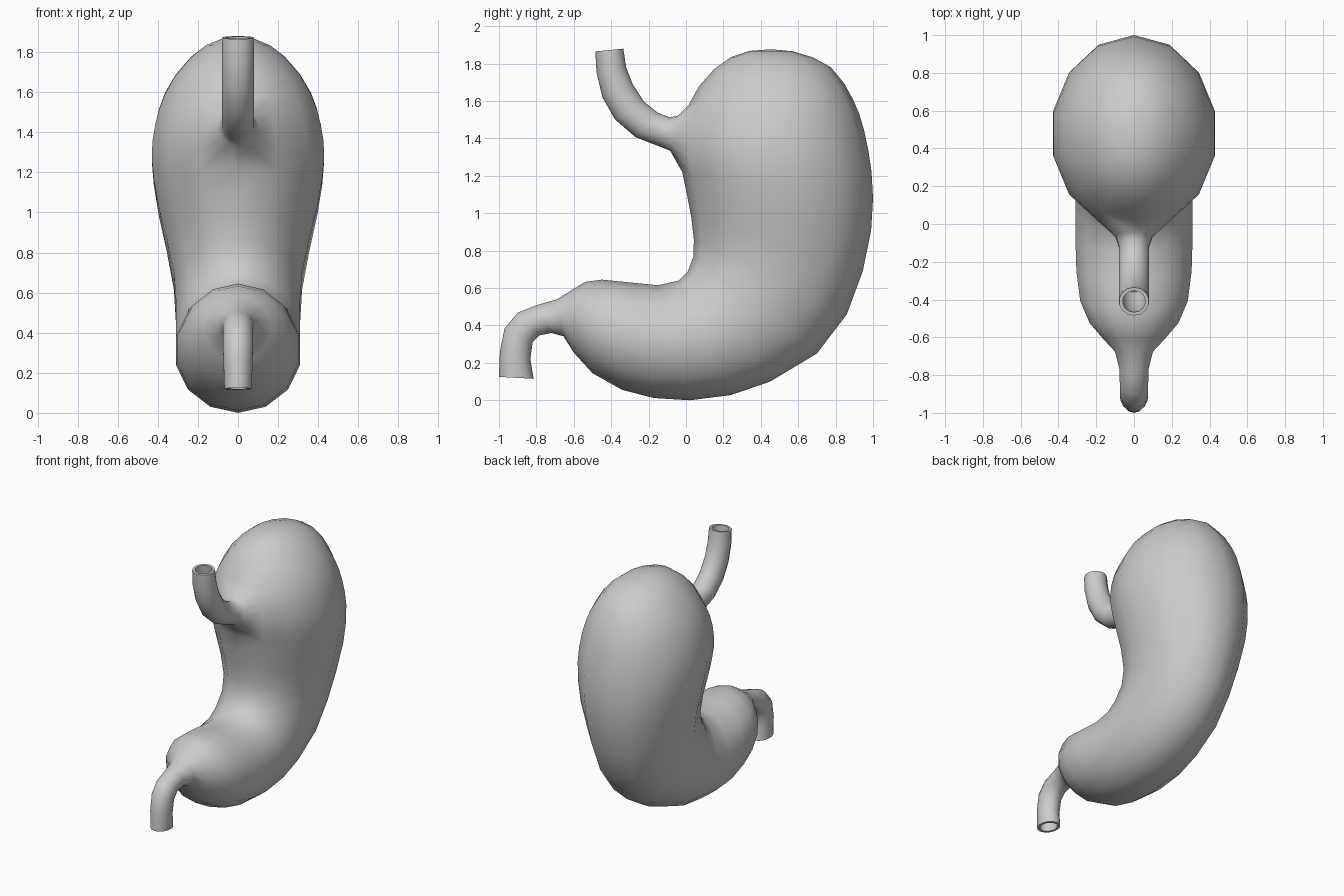
import bpy, bmesh, math
from mathutils import Vector

if "Cube" in bpy.data.objects:
    bpy.data.objects.remove(bpy.data.objects["Cube"])

N = 14  # sides of every cross-section

# Sections: (y, z) on the lesser curve, (y, z) on the greater curve, half width in x
duodenum = [
    (-1.0, .125, -.815, .115, .068), (-.995, .26, -.832, .22, .072),
    (-.97, .385, -.82, .31, .075), (-.9, .468, -.785, .347, .075),
    (-.8, .508, -.72, .36, .077), (-.69, .54, -.655, .342, .10)]
lower_body = [
    (-.61, .59, -.6, .255, .165), (-.54, .633, -.5, .145, .235),
    (-.45, .645, -.34, .055, .285), (-.3, .63, -.17, .012, .305),
    (-.15, .615, .02, .0, .31), (-.04, .64, .24, .028, .31),
    (.01, .69, .45, .10, .31), (.04, .77, .70, .25, .31),
    (.042, .86, .86, .46, .32), (.028, .98, .945, .69, .355),
    (.005, 1.1, .99, .91, .395)]
upper_body = [
    (-.02, 1.22, 1.0, 1.08, .42), (-.033, 1.3, .992, 1.22, .43),
    (-.035, 1.37, .976, 1.33, .427), (-.03, 1.44, .953, 1.44, .413),
    (-.015, 1.51, .927, 1.53, .392), (.015, 1.58, .895, 1.605, .365),
    (.07, 1.68, .845, 1.695, .31), (.15, 1.77, .775, 1.78, .235),
    (.24, 1.835, .68, 1.833, .16), (.34, 1.868, .57, 1.866, .08)]
oesophagus = [
    (-.485, 1.865, -.335, 1.88, .078), (-.478, 1.75, -.32, 1.78, .08),
    (-.447, 1.62, -.285, 1.69, .08), (-.38, 1.502, -.225, 1.597, .08),
    (-.27, 1.407, -.15, 1.537, .08), (-.15, 1.36, -.085, 1.512, .08),
    (-.085, 1.335, -.043, 1.522, .098)]

bm = bmesh.new()


def ring(sec, scale=1.0):
    p, q = Vector((0, sec[0], sec[1])), Vector((0, sec[2], sec[3]))
    c, w = (p + q) / 2, sec[4] / .975
    out = []
    for k in range(N):
        a = 2 * math.pi * k / N
        v = (p - c) * math.cos(a) + Vector((w * math.sin(a), 0, 0))
        out.append(bm.verts.new(c + v * scale))
    return out


def bridge(a, b):
    for k in range(N):
        j = (k + 1) % N
        bm.faces.new((a[k], a[j], b[j], b[k]))


def loft(rings):
    for a, b in zip(rings, rings[1:]):
        bridge(a, b)


def bore(outer, secs):
    # wall rim and hollow inside of an open tube end
    inner = [ring(s, .76) for s in secs]
    loft([outer] + inner)
    bm.faces.new(inner[-1])


# Main sac with the outlet tube
body = [ring(s) for s in duodenum + lower_body + upper_body]
loft(body)
pole = bm.verts.new((0, .455, 1.877))
for k in range(N):
    bm.faces.new((body[-1][k], body[-1][(k + 1) % N], pole))

# Opening where the inlet tube joins: 2 columns by 5 rows
a = len(duodenum) + len(lower_body)
hole = ([body[a][0]] + [body[r][1] for r in range(a, a + 6)] +
        [body[a + 5][0]] + [body[r][-1] for r in range(a + 5, a - 1, -1)])
mid = {body[r][0] for r in range(a + 1, a + 5)}
bmesh.ops.delete(bm, geom=[f for f in bm.faces if mid & set(f.verts)],
                 context='FACES_ONLY')
bmesh.ops.delete(bm, geom=list(mid), context='VERTS')

# Inlet tube
tube = [ring(s) for s in oesophagus]
loft(tube + [hole])

bore(tube[0], oesophagus[:4])
bore(body[0], duodenum[:4])

bmesh.ops.recalc_face_normals(bm, faces=bm.faces[:])
me = bpy.data.meshes.new("stomach")
bm.to_mesh(me)
bm.free()
obj = bpy.data.objects.new("stomach", me)
bpy.context.collection.objects.link(obj)
bpy.context.view_layer.objects.active = obj
obj.select_set(True)
bpy.ops.object.shade_smooth_by_angle(angle=math.radians(60))
